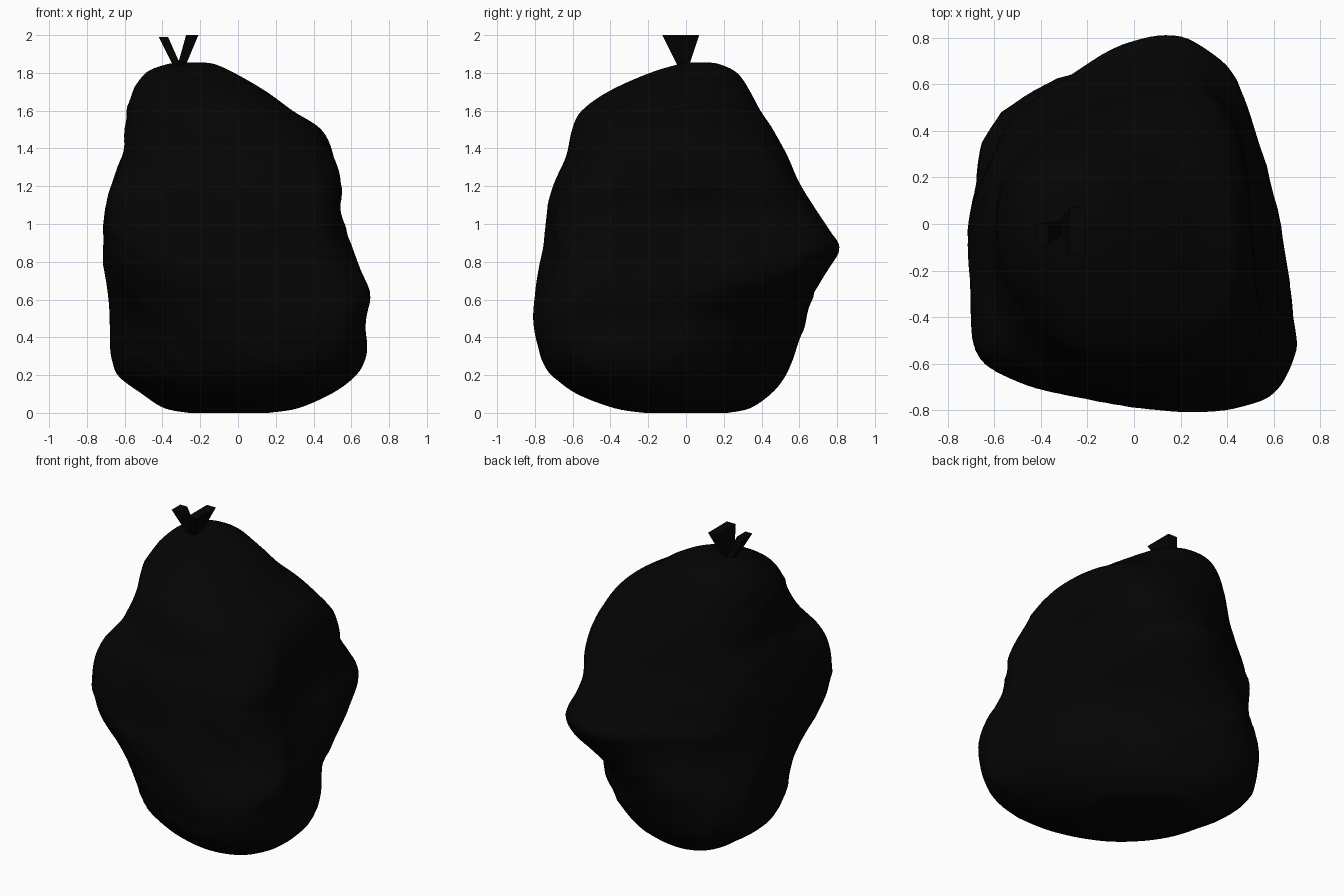
import bpy, bmesh, math
from mathutils import Vector, noise

if "Cube" in bpy.data.objects:
    bpy.data.objects.remove(bpy.data.objects["Cube"])

black = bpy.data.materials.new("black plastic")
black.diffuse_color = (0.0015, 0.0015, 0.0015, 1)
black.use_nodes = True
black.node_tree.nodes["Principled BSDF"].inputs["Base Color"].default_value = black.diffuse_color

# Heights with side extents: z, x min, x max, y min, y max
LEVELS = [
    (0.0, -0.26, 0.16, -0.22, 0.22), (0.025, -0.39, 0.32, -0.38, 0.34),
    (0.1, -0.51, 0.49, -0.58, 0.45), (0.19, -0.635, 0.62, -0.70, 0.525),
    (0.27, -0.675, 0.675, -0.76, 0.57), (0.36, -0.695, 0.69, -0.785, 0.605),
    (0.5, -0.705, 0.67, -0.81, 0.66), (0.64, -0.71, 0.69, -0.80, 0.71),
    (0.78, -0.715, 0.66, -0.78, 0.78), (0.88, -0.715, 0.62, -0.76, 0.81),
    (0.96, -0.71, 0.58, -0.75, 0.765), (1.08, -0.70, 0.545, -0.73, 0.69),
    (1.22, -0.67, 0.56, -0.70, 0.61), (1.36, -0.615, 0.535, -0.64, 0.55),
    (1.5, -0.60, 0.45, -0.61, 0.47), (1.6, -0.59, 0.29, -0.56, 0.40),
    (1.7, -0.56, 0.15, -0.42, 0.34), (1.8, -0.49, -0.02, -0.19, 0.27),
    (1.845, -0.38, -0.12, -0.04, 0.18), (1.855, -0.30, -0.18, 0.02, 0.12)]

# Lopsided cross-section of the sack at mid height, seen from above
OUTLINE = [(0.62, 0.05), (0.60, 0.3), (0.54, 0.56), (0.42, 0.73), (0.23, 0.81),
           (0.0, 0.765), (-0.3, 0.61), (-0.54, 0.46), (-0.65, 0.25), (-0.71, 0.0),
           (-0.71, -0.3), (-0.69, -0.5), (-0.63, -0.64), (-0.45, -0.74),
           (-0.2, -0.78), (0.1, -0.81), (0.4, -0.76), (0.59, -0.70),
           (0.70, -0.48), (0.67, -0.25)]

# Local bulges and hollows: centre, size, height
LUMPS = [((0.64, -0.5, 0.63), 0.14, 0.03), ((0.60, -0.70, 0.55), 0.17, 0.05),
         ((-0.60, 0.48, 0.68), 0.34, -0.06), ((0.45, 0.45, 0.4), 0.28, -0.035),
         ((-0.50, -0.45, 1.62), 0.22, -0.05), ((0.43, 0.45, 1.22), 0.2, 0.035),
         ((-0.60, -0.55, 1.2), 0.2, 0.04), ((0.45, -0.55, 1.15), 0.2, 0.03)]


def catmull(a, b, c, d, t):
    return tuple(0.5 * (2 * q + (r - p) * t + (2 * p - 5 * q + 4 * r - s) * t * t
                        + (3 * q - p - 3 * r + s) * t ** 3)
                 for p, q, r, s in zip(a, b, c, d))


def unit_outline(steps):
    n, pts = len(OUTLINE), []
    for i in range(n):
        quad = [OUTLINE[(i + k) % n] for k in (-1, 0, 1, 2)]
        for s in range(steps):
            x, y = catmull(*quad, s / steps)
            pts.append((x / 0.712, y / 0.81))
    return pts


def rings(steps):
    n, out = len(LEVELS), []
    for i in range(n - 1):
        quad = [LEVELS[min(max(i + k, 0), n - 1)] for k in (-1, 0, 1, 2)]
        out += [catmull(*quad, s / steps) for s in range(steps)]
    return out + [LEVELS[-1]]


def folds(x, y, z):
    # creased cloth: soft dents plus faint slanting ridges
    soft = noise.noise(Vector((x * 2.6, y * 2.6, z * 2.2 + 4)))
    warp = noise.noise(Vector((x * 2, y * 2, z * 2 + 9)))
    crease = 1 - abs(noise.noise(Vector((x * 2 + warp, y * 2, z * 3 + x * 1.5))))
    fade = min(1, z / 0.25) * min(1, max(0, (1.87 - z) / 0.2))
    return fade * (0.006 * soft + 0.012 * (crease ** 4 - 0.5))


def lump(p, centre, size, height):
    d = (p - Vector(centre)).length / size
    return height * math.exp(-d * d)


def smooth(a, b, t):
    t = min(1, max(0, (t - a) / (b - a)))
    return t * t * (3 - 2 * t)


def finish(bm, name, angle):
    bmesh.ops.recalc_face_normals(bm, faces=bm.faces)
    mesh = bpy.data.meshes.new(name)
    bm.to_mesh(mesh)
    bm.free()
    mesh.materials.append(black)
    ob = bpy.data.objects.new(name, mesh)
    bpy.context.collection.objects.link(ob)
    bpy.ops.object.select_all(action='DESELECT')
    ob.select_set(True)
    bpy.context.view_layer.objects.active = ob
    bpy.ops.object.shade_smooth_by_angle(angle=math.radians(angle))
    return ob


# Sack body: stacked rings fitted to the extents
bm = bmesh.new()
section = unit_outline(6)
loops = []
for z, x0, x1, y0, y1 in rings(5):
    # full outline near mid height, skewed ellipse towards base and top
    w = math.exp(-((z - 0.98) / (0.36 if z < 0.98 else 0.4)) ** 2)
    skew = 0.21 * (1 - smooth(0.5, 1.0, z)) + 0.03 * smooth(1.3, 1.6, z)
    cx, cy, hx, hy = (x0 + x1) / 2, (y0 + y1) / 2, (x1 - x0) / 2, (y1 - y0) / 2
    row = []
    for u, v in section:
        a = math.atan2(v, u)
        ex, ey = (math.copysign(abs(f) ** 0.95, f)
                  for f in (math.cos(a + skew), math.sin(a - skew)))
        x = cx + hx * (u * w + ex * (1 - w))
        y = cy + hy * (v * w + ey * (1 - w))
        p = Vector((x, y, z))
        push = folds(x, y, z) + sum(lump(p, *item) for item in LUMPS)
        out = Vector((x - cx, y - cy, 0)).normalized()
        row.append(bm.verts.new(p + out * push))
    loops.append(row)
count = len(section)
for a, b in zip(loops, loops[1:]):
    for i in range(count):
        j = (i + 1) % count
        bm.faces.new((a[i], a[j], b[j], b[i]))
bm.faces.new(loops[0][::-1])
bm.faces.new(loops[-1])
finish(bm, "sack_body", 80)


# Tied ears: flat tapered flaps spreading from the knot
def ear(name, bottom, top):
    bm = bmesh.new()
    quads = []
    for x0, x1, y0, y1, z in (bottom, top):
        quads.append([bm.verts.new((x, y, z)) for x, y in
                      ((x0, y0), (x1, y0), (x1, y1), (x0, y1))])
    lo, hi = quads
    bm.faces.new(lo[::-1])
    bm.faces.new(hi)
    for i in range(4):
        j = (i + 1) % 4
        bm.faces.new((lo[i], lo[j], hi[j], hi[i]))
    finish(bm, name, 30)


ear("left_ear", (-0.335, -0.295, -0.035, 0.01, 1.82), (-0.42, -0.37, -0.09, 0.0, 1.99))
ear("right_ear", (-0.325, -0.285, -0.035, 0.01, 1.82), (-0.275, -0.21, -0.125, 0.07, 2.0))

# Knot collar under the ears
bm = bmesh.new()
bmesh.ops.create_cone(bm, cap_ends=True, segments=10, radius1=0.06, radius2=0.025, depth=0.06)
bmesh.ops.translate(bm, verts=bm.verts, vec=(-0.31, -0.012, 1.835))
finish(bm, "knot", 50)
